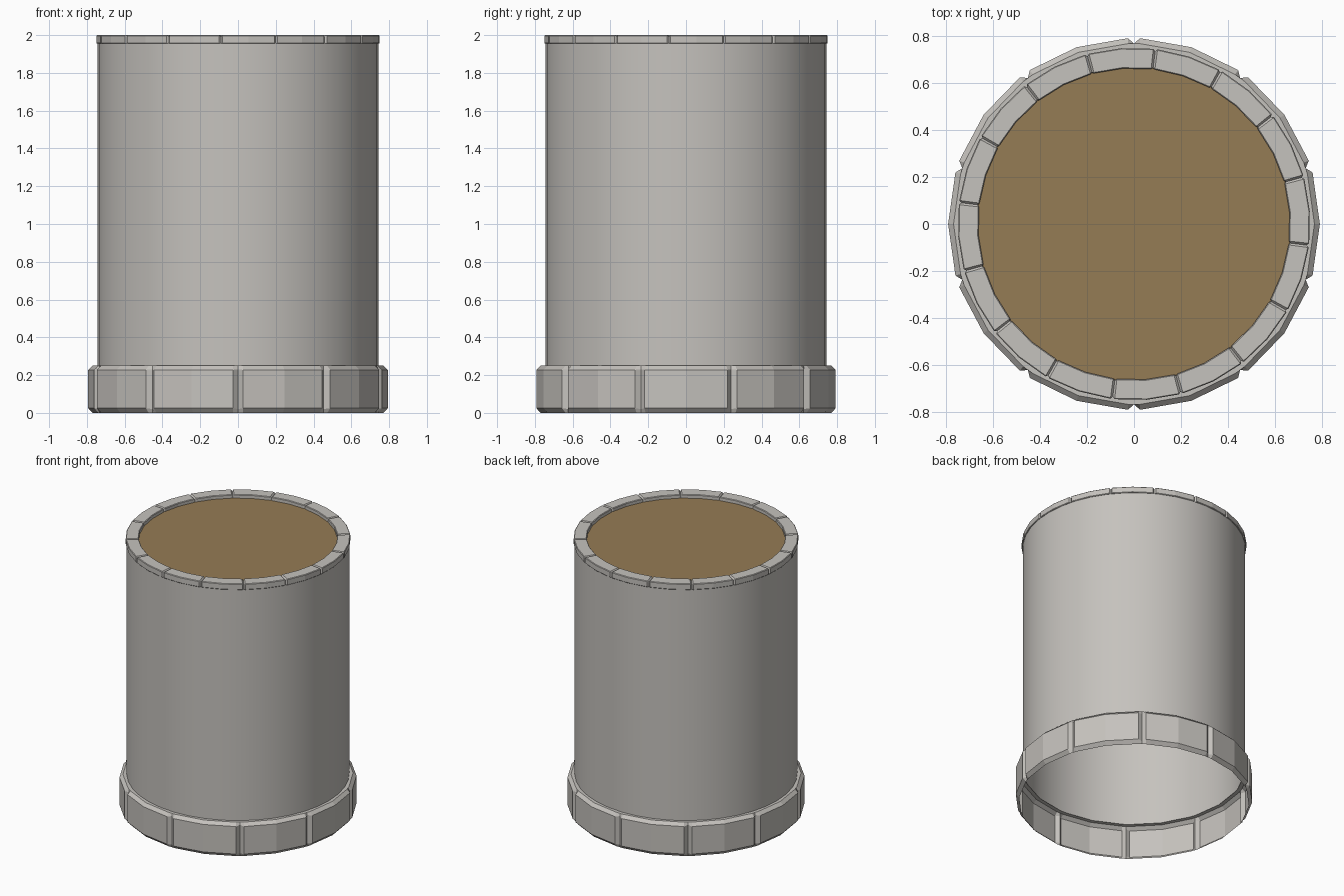
import bpy, bmesh, math

if "Cube" in bpy.data.objects:
    bpy.data.objects.remove(bpy.data.objects["Cube"])

def mat(name, c):
    m = bpy.data.materials.new(name)
    m.diffuse_color = (*c, 1)
    m.use_nodes = True
    m.node_tree.nodes["Principled BSDF"].inputs["Base Color"].default_value = m.diffuse_color
    return m

stone = mat("grey_stone", (0.56, 0.54, 0.51))
brown = mat("brown_fill", (0.30, 0.20, 0.09))

def sweep(name, columns, material, closed=False):
    """Loft a ring through columns of (angle, [(r, z), ...])."""
    bm = bmesh.new()
    cols = [[bm.verts.new((r * math.cos(a), r * math.sin(a), z)) for r, z in prof]
            for a, prof in columns]
    n, k = len(cols), len(cols[0])
    for i in range(n):
        a, b = cols[i], cols[(i + 1) % n]
        for j in range(k if closed else k - 1):
            q = (j + 1) % k
            bm.faces.new((a[j], b[j], b[q], a[q]))
    me = bpy.data.meshes.new(name)
    bm.to_mesh(me)
    bm.free()
    me.materials.append(material)
    ob = bpy.data.objects.new(name, me)
    bpy.context.collection.objects.link(ob)
    return ob

def block_columns(count, offset, half_gap, groove, full):
    """Each block: a groove column, two end columns and a middle column."""
    step = math.tau / count
    g = math.radians(half_gap)
    out = []
    for i in range(count):
        a = math.radians(offset) + i * step
        out += [(a, groove), (a + g, full), (a + step / 2, full), (a + step - g, full)]
    return out

# base ring of ten chamfered blocks, open at the back
full = [(0.77, 0), (0.793, 0.025), (0.793, 0.228), (0.77, 0.25), (0.742, 0.25)]
groove = [(0.77, 0), (0.77, 0.02), (0.77, 0.23), (0.77, 0.25), (0.742, 0.25)]
sweep("base_blocks", block_columns(10, 18, 1.9, groove, full), stone)

# rim of sixteen thin blocks with narrow joints
full = [(0.665, 1.955), (0.748, 1.955), (0.752, 1.959), (0.752, 1.996),
        (0.748, 2.0), (0.669, 2.0), (0.665, 1.996)]
groove = [(0.668, 1.957), (0.742, 1.957), (0.742, 1.962), (0.742, 1.988),
          (0.742, 1.99), (0.672, 1.99), (0.672, 1.988)]
sweep("rim_blocks", block_columns(16, -7, 0.7, groove, full), stone, True)

# smooth wall sheet
wall = sweep("wall", [(math.tau * i / 40, [(0.745, 0.25), (0.745, 1.96)])
                      for i in range(40)], stone)
for p in wall.data.polygons:
    p.use_smooth = True

# brown top surface, slightly recessed
bpy.ops.mesh.primitive_circle_add(vertices=32, radius=0.672, fill_type='NGON',
                                  location=(0, 0, 1.974),
                                  rotation=(0, 0, math.radians(-7)))
disc = bpy.context.object
disc.name = "top_fill"
disc.data.materials.append(brown)
